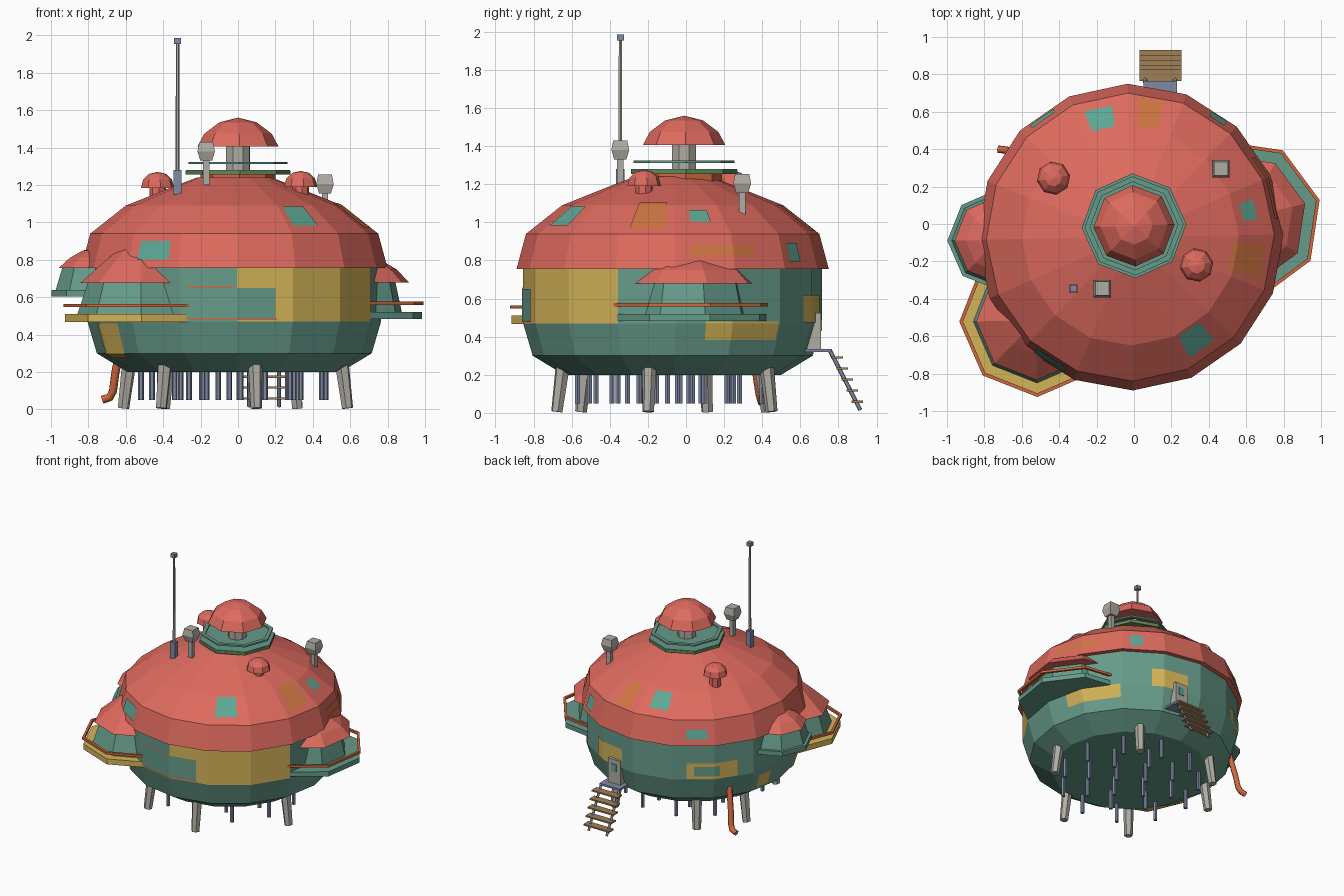
import bpy, bmesh, math
from mathutils import Vector

if "Cube" in bpy.data.objects:
    bpy.data.objects.remove(bpy.data.objects["Cube"])

def mat(name, r, g, b):
    lin = lambda c: (c / 255 / 12.92) if c < 11 else ((c / 255 + 0.055) / 1.055) ** 2.4
    m = bpy.data.materials.new(name)
    m.diffuse_color = (lin(r), lin(g), lin(b), 1)
    m.use_nodes = True
    m.node_tree.nodes["Principled BSDF"].inputs["Base Color"].default_value = m.diffuse_color
    return m

RED = mat("coral_red", 222, 106, 94)
GREEN = mat("sea_green", 102, 155, 138)
YELLOW = mat("mustard_yellow", 212, 180, 88)
ORANGE = mat("rust_orange", 208, 104, 62)
GREY = mat("warm_grey", 176, 172, 164)
STEEL = mat("steel_blue", 128, 138, 165)
BROWN = mat("wood_brown", 160, 128, 86)
TEAL = mat("patch_teal", 94, 168, 150)
MOSS = mat("moss_green", 100, 135, 88)
OCHRE = mat("ochre_orange", 208, 118, 66)

def finish(name, bm, *mats, recalc=True):
    if recalc:
        bmesh.ops.recalc_face_normals(bm, faces=bm.faces)
    me = bpy.data.meshes.new(name)
    bm.to_mesh(me)
    bm.free()
    for m in mats:
        me.materials.append(m)
    ob = bpy.data.objects.new(name, me)
    bpy.context.collection.objects.link(ob)
    return ob

def lathe(name, prof, n, c, a0, *mats, loop=False, rule=None):
    """Revolve (radius, z) points; ends are capped, or the profile is a closed ring."""
    bm = bmesh.new()
    rings = []
    for r, z in prof:
        cnt = 1 if r == 0 else n
        rings.append([bm.verts.new((c[0] + r * math.cos(math.radians(a0) + 2 * math.pi * i / n),
                                    c[1] + r * math.sin(math.radians(a0) + 2 * math.pi * i / n), z))
                      for i in range(cnt)])
    pairs = list(zip(rings, rings[1:])) + ([(rings[-1], rings[0])] if loop else [])
    for a, b in pairs:
        for i in range(n):
            j = (i + 1) % n
            if len(a) == 1:
                bm.faces.new((a[0], b[i], b[j]))
            elif len(b) == 1:
                bm.faces.new((a[i], a[j], b[0]))
            else:
                bm.faces.new((a[i], a[j], b[j], b[i]))
    if not loop:
        for ring in (rings[0], rings[-1]):
            if len(ring) > 1:
                bm.faces.new(ring)
    if rule:
        for f in bm.faces:
            f.material_index = rule(f.calc_center_median())
    return finish(name, bm, *mats)

def box(name, lo, hi, m):
    bm = bmesh.new()
    bmesh.ops.create_cube(bm, size=1)
    for v in bm.verts:
        v.co = [(l + h) / 2 + p * (h - l) for l, h, p in zip(lo, hi, v.co)]
    return finish(name, bm, m)

def tube(name, pts, rad, m, res=1):
    cu = bpy.data.curves.new(name, 'CURVE')
    cu.dimensions = '3D'
    cu.bevel_depth, cu.bevel_resolution, cu.use_fill_caps = rad, res, True
    sp = cu.splines.new('POLY')
    sp.points.add(len(pts) - 1)
    for p, q in zip(sp.points, pts):
        p.co = (*q, 1)
    cu.materials.append(m)
    ob = bpy.data.objects.new(name, cu)
    bpy.context.collection.objects.link(ob)

# Main hull and roof
C, N, A0 = (-0.02, -0.07), 16, 1.0
HULL = [(0.57, 0.2), (0.735, 0.3), (0.785, 0.47), (0.785, 0.755)]
ROOF = [(0.82, 0.755), (0.77, 0.94), (0.58, 1.09), (0.33, 1.19), (0.2, 1.24)]

def yellow_wall(p):
    a = math.degrees(math.atan2(p.y - C[1], p.x - C[0]))
    return int(0.5 < p.z < 0.74 and -90 < a < -21)

lathe("hull", HULL, N, C, A0, GREEN, YELLOW, rule=yellow_wall)
lathe("main_roof", ROOF, N, C, A0, RED)

# Patches: thin plates that follow the facets of the hull or roof
def patch(name, prof, a1, a2, z1, z2, m, off=0.005):
    step = 360 / N
    angs = [a1] + [A0 + k * step for k in range(-N, 2 * N) if a1 < A0 + k * step < a2] + [a2]
    zs = [z1] + [z for _, z in prof if z1 < z < z2] + [z2]
    def pt(a, z):
        for (r0, h0), (r1, h1) in zip(prof, prof[1:]):
            if h0 <= z <= h1:
                r, s = r0 + (r1 - r0) * (z - h0) / (h1 - h0), (r0 - r1) / (h1 - h0)
                break
        k = 1 / math.sqrt(1 + s * s)
        d = math.cos(math.pi / N) / math.cos(math.radians((a - A0) % step - step / 2))
        r = r * d + off * k
        t = math.radians(a)
        return (C[0] + r * math.cos(t), C[1] + r * math.sin(t), z + off * s * k)
    bm = bmesh.new()
    g = [[bm.verts.new(pt(a, z)) for a in angs] for z in zs]
    for r0, r1 in zip(g, g[1:]):
        for i in range(len(angs) - 1):
            bm.faces.new((r0[i], r0[i + 1], r1[i + 1], r1[i]))
    finish(name, bm, m, recalc=False)

for i, (a1, a2, z1, z2, m) in enumerate([
        (230, 244, 0.80, 0.90, TEAL), (-64, -51, 0.98, 1.08, TEAL), (8, 17, 1.0, 1.06, TEAL),
        (50, 57, 0.79, 0.89, TEAL), (98, 110, 0.98, 1.07, TEAL), (121, 132, 0.80, 0.87, TEAL),
        (76, 86, 0.95, 1.08, OCHRE), (-18, -3, 0.97, 1.10, OCHRE), (7, 33, 0.82, 0.88, OCHRE)]):
    patch(f"roof_patch_{i}", ROOF, a1, a2, z1, z2, m)
for i, (a1, a2, z1, z2, m, off) in enumerate([
        (251, 286.5, 0.485, 0.65, GREEN, 0.005), (251, 270, 0.65, 0.658, ORANGE, 0.005),
        (251, 287, 0.477, 0.485, ORANGE, 0.005), (13, 45, 0.385, 0.48, YELLOW, 0.005),
        (62, 83, 0.475, 0.62, YELLOW, 0.005), (121, 149, 0.475, 0.60, YELLOW, 0.004),
        (125, 139, 0.50, 0.575, GREEN, 0.008), (163, 172, 0.32, 0.43, YELLOW, 0.005),
        (200, 216, 0.28, 0.46, YELLOW, 0.005)]):
    patch(f"hull_patch_{i}", HULL, a1, a2, z1, z2, m, off)

# Top lookout: collar, deck, floating rail, column and cap
T = (0, -0.01)
lathe("lookout_collar", [(0.2, 1.2), (0.2, 1.257)], 8, T, 2, ORANGE)
lathe("lookout_deck", [(0.28, 1.255), (0.28, 1.276)], 8, T, 2, MOSS)
lathe("lookout_deck_top", [(0.278, 1.274), (0.278, 1.281)], 8, T, 2, GREEN)
lathe("lookout_rail", [(0.235, 1.312), (0.265, 1.312), (0.265, 1.324), (0.235, 1.324)], 8, T, 2, GREEN, loop=True)
lathe("lookout_column", [(0.068, 1.27), (0.068, 1.42)], 8, T, 22, GREY)
lathe("lookout_cap", [(0.217, 1.405), (0.18, 1.475), (0.1, 1.535), (0, 1.56)], 8, T, 2, RED)

# Side pods: platform, cabin, roof and optional rail
def pod(name, c, a0, R, z, h, plat, cab, roof, rail):
    lathe(name + "_platform", [(R, z), (R, z + h)], 8, c, a0, plat)
    lathe(name + "_cabin", [(cab[0], z + h), (cab[1], roof[0][1])], 8, c, a0, GREEN)
    lathe(name + "_roof", roof, 8, c, a0, RED)
    if rail:
        r0, r1 = R - 0.012, R + 0.008
        lathe(name + "_rail", [(r0, rail), (r1, rail), (r1, rail + 0.018), (r0, rail + 0.018)],
              8, c, a0, ORANGE, loop=True)

pod("east_pod", (0.575, 0.025), 14, 0.422, 0.483, 0.037, GREEN, (0.31, 0.275),
    [(0.35, 0.68), (0.28, 0.75), (0.19, 0.80), (0, 0.85)], 0.558)
pod("front_pod", (-0.524, -0.515), 1, 0.402, 0.467, 0.043, YELLOW, (0.335, 0.28),
    [(0.32, 0.675), (0.18, 0.80), (0.1, 0.865), (0, 0.89)], 0.547)
pod("west_pod", (-0.73, -0.085), 1, 0.268, 0.603, 0.036, GREEN, (0.245, 0.21),
    [(0.23, 0.755), (0.17, 0.81), (0.1, 0.85), (0, 0.87)], None)

# Roof vents
for i, (x, y, z) in enumerate([(-0.43, 0.245, 1.185), (0.335, -0.22, 1.19)]):
    lathe(f"vent_stem_{i}", [(0.045, z - 0.12), (0.045, z + 0.01)], 8, (x, y), 10, RED)
    lathe(f"vent_cap_{i}", [(0.09, z), (0.078, z + 0.045), (0.045, z + 0.075), (0, z + 0.085)],
          8, (x, y), 10, RED)

# Square lamp posts
for i, (x, y, z) in enumerate([(-0.17, -0.345, 1.33), (0.465, 0.295, 1.155)]):
    lathe(f"lamp_stem_{i}", [(0.024, z - 0.13), (0.024, z + 0.01)], 4, (x, y), 45, GREY)
    lathe(f"lamp_head_{i}", [(0.045, z), (0.066, z + 0.05), (0.052, z + 0.1)], 4, (x, y), 45, GREY)

# Mast
M = (-0.323, -0.345)
lathe("mast_base", [(0.03, 1.15), (0.03, 1.28)], 4, M, 45, STEEL)
lathe("mast_pole", [(0.011, 1.27), (0.009, 1.96)], 6, M, 0, GREY)
lathe("mast_tip", [(0.026, 1.955), (0.026, 1.985)], 4, M, 45, STEEL)

# Splayed legs
for i, a in enumerate([-12, 57, 127, 163, 231, 281]):
    t = math.radians(a)
    d = Vector((math.cos(t), math.sin(t), 0))
    ob = lathe(f"leg_{i}", [(0.031, -0.15), (0.039, 0.1)], 6, (0, 0), 0, GREY)
    ob.location = Vector((C[0], C[1], 0.155)) + d * 0.60
    ob.rotation_mode = 'QUATERNION'
    ob.rotation_quaternion = (Vector((0, 0, 1)) - d * 0.13).normalized().to_track_quat('Z', 'Y')

# Thin piles under the floor
for r, n, a0 in ((0.5, 11, 12), (0.33, 8, 30), (0.15, 4, 10)):
    for k in range(n):
        t = math.radians(a0 + 360 * k / n)
        lathe(f"pile_{n}_{k}", [(0.015, 0.05), (0.015, 0.21)], 6,
              (C[0] + r * math.cos(t), C[1] + r * math.sin(t)), 0, STEEL)

# Back door, landing and stairs
box("door", (0.085, 0.62, 0.33), (0.195, 0.708, 0.525), GREY)
box("door_window", (0.12, 0.70, 0.43), (0.165, 0.713, 0.49), TEAL)
box("landing", (0.05, 0.61, 0.32), (0.23, 0.765, 0.335), STEEL)
for s, x in (("left", 0.06), ("right", 0.22)):
    tube(f"stringer_{s}", [(x, 0.755, 0.328), (x, 0.915, 0.015)], 0.011, STEEL, 0)
for k in range(5):
    y, z = 0.795 + 0.026 * k, 0.285 - 0.058 * k
    box(f"tread_{k}", (0.03, y - 0.03, z), (0.255, y + 0.03, z + 0.012), BROWN)

# Drain pipe
tube("drain_pipe", [(-0.62, 0.34, 0.38), (-0.655, 0.37, 0.2), (-0.668, 0.385, 0.1),
                    (-0.685, 0.395, 0.065), (-0.725, 0.4, 0.052)], 0.022, ORANGE)
